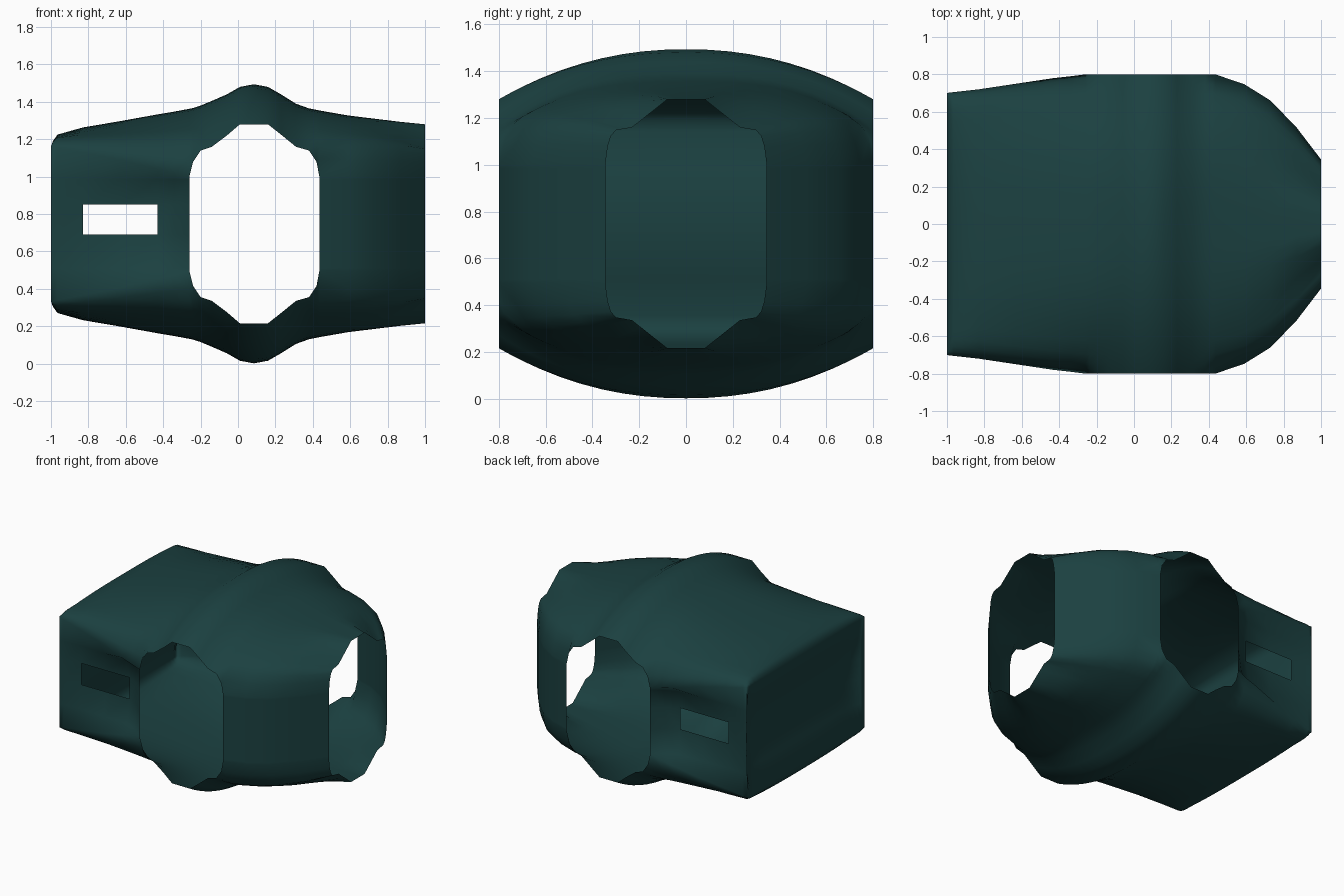
import bpy, bmesh

if "Cube" in bpy.data.objects:
    bpy.data.objects.remove(bpy.data.objects["Cube"])

C = 0.748  # height of the horizontal mirror plane

# Stations along x: x, half width, ridge z, shoulder z, edge z
STATIONS = [
    (-1.00, .70, 1.14, 1.165, 1.165), (-.99, .702, 1.19, 1.19, 1.165),
    (-.965, .705, 1.225, 1.20, 1.155), (-.83, .72, 1.263, 1.19, 1.13),
    (-.63, .75, 1.297, 1.17, 1.09), (-.43, .78, 1.333, 1.15, 1.04),
    (-.34, .79, 1.348, 1.145, 1.02),
    (-.26, .80, 1.363, 1.14, 1.00), (-.24, .80, 1.367, 1.14, 1.08),
    (-.20, .80, 1.38, 1.14, 1.14), (-.14, .80, 1.405, 1.16, 1.16),
    (-.06, .80, 1.44, 1.22, 1.22), (.01, .80, 1.48, 1.28, 1.28),
    (.085, .80, 1.494, 1.28, 1.28), (.16, .80, 1.48, 1.28, 1.28),
    (.23, .80, 1.44, 1.225, 1.225), (.31, .80, 1.39, 1.16, 1.16),
    (.38, .80, 1.365, 1.14, 1.14), (.42, .80, 1.357, 1.14, 1.08),
    (.435, .80, 1.354, 1.14, 1.00), (.59, .747, 1.327, 1.14, 1.00),
    (.73, .66, 1.31, 1.14, 1.00), (.87, .515, 1.293, 1.14, 1.00),
    (1.00, .345, 1.28, 1.14, 1.00)]
HALF = [0, .12, .23, .34, .45, .56, .67, .78, .87, .93, .97, 1]
VS = [-v for v in HALF[:0:-1]] + HALF


def lerp_table(t, pts):
    for (a, fa), (b, fb) in zip(pts, pts[1:]):
        if t <= b:
            return fa + (fb - fa) * (t - a) / (b - a)
    return pts[-1][1]


def roof_point(st, v):
    x, w, ridge, shoulder, edge = st
    a = abs(v)
    # cross-section changes from a wide dome to a narrow bump at the nose
    k = max(0, (x - .435) / .565) ** 3
    dome = 1 - a ** (2.15 + min(.6, 2 * abs(x - .085)))
    bump = lerp_table(a, [(0, 1), (.23, 1), (.67, .14), (1, 0)])
    s = dome * (1 - k) + bump * k
    drop = lerp_table(a, [(0, 0), (.87, 0), (.93, .15), (.97, .45), (1, 1)])
    return x, w * v, shoulder + (ridge - shoulder) * s - (shoulder - edge) * drop


def waist(x, w):
    """Half width at mid height: the rear walls are pinched inwards."""
    if x > -.27:
        return w
    return lerp_table(x, [(-1, .70), (-.83, .68), (-.43, .68), (-.34, .73), (-.26, .80)])


bm = bmesh.new()


def quads(rows, skip=lambda i, j: False):
    g = [[bm.verts.new(p) for p in r] for r in rows]
    for i in range(len(g) - 1):
        for j in range(len(g[0]) - 1):
            if not skip(i, j):
                bm.faces.new((g[i][j], g[i + 1][j], g[i + 1][j + 1], g[i][j + 1]))


def flip(p):
    return p[0], p[1], 2 * C - p[2]


# Roof and mirrored floor
roof = [[roof_point(s, v) for v in VS] for s in STATIONS]
quads(roof)
quads([[flip(p) for p in r] for r in roof])

# Side walls, leaving out the doorways and the slot windows
for side in (-1, 1):
    walls = []
    for s in STATIONS:
        x, y, z = roof_point(s, side)
        m = side * waist(x, s[1])
        n = m * .75 + y * .25
        walls.append([(x, y, 2 * C - z), (x, n, .51), (x, m, .69),
                      (x, m, .85), (x, n, .985), (x, y, z)])
    quads(walls, lambda i, j: -.27 < STATIONS[i][0] < .43
          or (j == 2 and -.84 < STATIONS[i][0] < -.44))

# Rear wall, dished between its upright edges; the nose end stays open
rear = []
for v, p in zip(VS, roof[0]):
    top = p[2]
    dish = .08 * (1 - abs(v) ** 14)
    rear.append([(-1 + dish * (1 - ((z - C) / (top - C)) ** 2), p[1], z)
                 for z in (2 * C - top, .51, .69, .85, .985, top)])
quads(rear)

bmesh.ops.remove_doubles(bm, verts=bm.verts, dist=.0005)
loose = [v for v in bm.verts if not v.link_faces]
bmesh.ops.delete(bm, geom=loose, context='VERTS')
bmesh.ops.recalc_face_normals(bm, faces=bm.faces)

# Shell object
mesh = bpy.data.meshes.new("cabin_shell")
bm.to_mesh(mesh)
bm.free()
shell = bpy.data.objects.new("cabin_shell", mesh)
bpy.context.collection.objects.link(shell)
mat = bpy.data.materials.new("dark_teal")
mat.diffuse_color = (.011, .052, .052, 1)
mat.use_nodes = True
mat.node_tree.nodes["Principled BSDF"].inputs["Base Color"].default_value = mat.diffuse_color
mesh.materials.append(mat)
bpy.context.view_layer.objects.active = shell
shell.select_set(True)
bpy.ops.object.shade_smooth_by_angle(angle=3.1)
